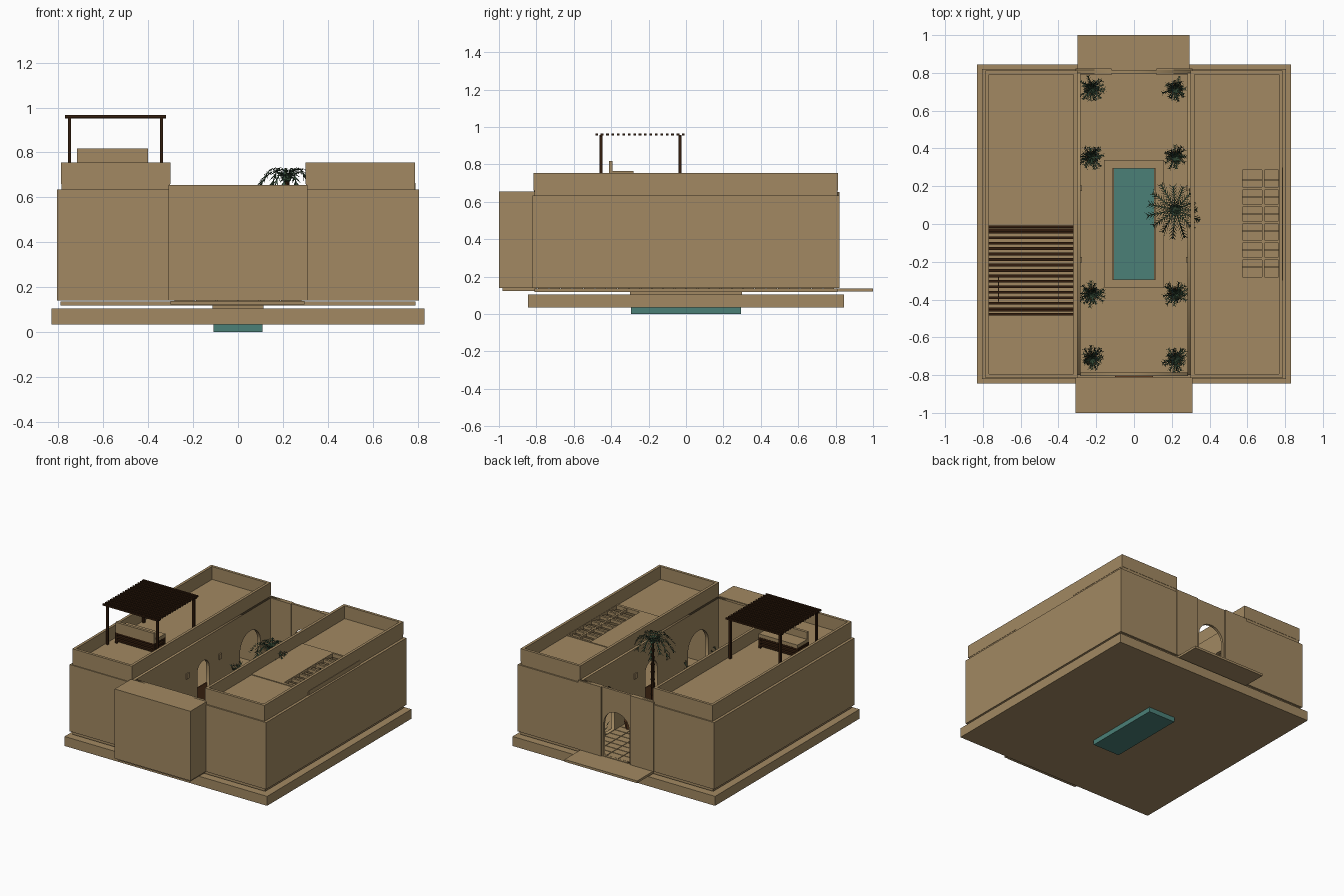
import bpy, bmesh, math, random
from mathutils import Matrix, Vector

random.seed(4)
if "Cube" in bpy.data.objects:
    bpy.data.objects.remove(bpy.data.objects["Cube"], do_unlink=True)


def material(name, red, green, blue):
    mat = bpy.data.materials.new(name)
    mat.use_nodes = True
    colour = (red, green, blue, 1)
    mat.diffuse_color = colour
    mat.node_tree.nodes["Principled BSDF"].inputs["Base Color"].default_value = colour
    return mat


clay = material("clay plaster", .36, .25, .122)
water = material("pool water", .07, .215, .185)
wood = material("dark wood", .032, .012, .004)
door_wood = material("red brown wood", .12, .045, .015)
leaf = material("leaf green", .035, .07, .038)


def finish(name, mesh, mat):
    mesh.materials.clear()
    mesh.materials.append(mat)
    obj = bpy.data.objects.new(name, mesh)
    bpy.context.collection.objects.link(obj)
    return obj


def from_bmesh(name, bm, mat):
    mesh = bpy.data.meshes.new(name)
    bm.to_mesh(mesh)
    bm.free()
    return finish(name, mesh, mat)


def boxes(name, mat, bounds):
    """Join boxes given as x, x, y, y, z, z limits."""
    bm = bmesh.new()
    for xa, xb, ya, yb, za, zb in bounds:
        centre = Vector((xa + xb, ya + yb, za + zb)) / 2
        size = (abs(xb - xa), abs(yb - ya), abs(zb - za))
        bmesh.ops.create_cube(bm, size=1, matrix=Matrix.LocRotScale(centre, None, size))
    return from_bmesh(name, bm, mat)


def ring(xa, xb, ya, yb, za, zb, t):
    """Four walls of thickness t just inside a rectangle."""
    xa, xb = min(xa, xb), max(xa, xb)
    return [(xa, xb, ya, ya + t, za, zb), (xa, xb, yb - t, yb, za, zb),
            (xa, xa + t, ya + t, yb - t, za, zb), (xb - t, xb, ya + t, yb - t, za, zb)]


def arch_wall(name, half_length, top, openings, thickness, location, turn):
    """Upright wall with round-headed openings (centre, half width, crown)."""
    curve = bpy.data.curves.new(name, 'CURVE')
    curve.dimensions = '2D'
    curve.fill_mode = 'BOTH'
    curve.extrude = thickness / 2
    outlines = [[(-half_length, 0), (half_length, 0), (half_length, top), (-half_length, top)]]
    for centre, half, crown in openings:
        arc = [math.pi * i / 16 for i in range(17)]
        outlines.append([(centre + half, .004)]
                        + [(centre + half * math.cos(a), crown - half + half * math.sin(a)) for a in arc]
                        + [(centre - half, .004)])
    for points in outlines:
        spline = curve.splines.new('POLY')
        spline.points.add(len(points) - 1)
        for p, (u, v) in zip(spline.points, points):
            p.co = (u, v, 0, 1)
        spline.use_cyclic_u = True
    helper = bpy.data.objects.new(name + "_outline", curve)
    bpy.context.collection.objects.link(helper)
    graph = bpy.context.evaluated_depsgraph_get()
    mesh = bpy.data.meshes.new_from_object(helper.evaluated_get(graph))
    bpy.data.objects.remove(helper, do_unlink=True)
    wall = finish(name, mesh, clay)
    wall.matrix_world = (Matrix.Translation(location) @ Matrix.Rotation(turn, 4, 'Z')
                         @ Matrix.Rotation(math.pi / 2, 4, 'X'))
    return wall


# Ground slab, raised floor around the pool, and terraces
floor, roof = .14, .66
boxes("base_slab", clay, [(-.83, .83, -.845, .845, .035, .105)])
boxes("pool_water", water, [(-.11, .11, -.295, .295, 0, .112)])
boxes("pool_lining", clay, ring(-.113, .113, -.3, .3, .105, floor, .006))
boxes("raised_floor", clay,
      [(s * .113, s * .79, -.81, .81, .118, .136) for s in (-1, 1)]
      + [(-.113, .113, s * .3, s * .81, .118, .136) for s in (-1, 1)])
boxes("terraces", clay, [(-.3, .295, .8, 1, .12, .137), (-.3, .295, -.98, -.8, .123, .139)])
boxes("pool_coping", clay, ring(-.16, .16, -.34, .34, .136, .147, .047))
boxes("pool_step", clay, ring(-.135, .135, -.315, .315, .147, .152, .022))

# Paving, left out where the pool lies
tiles = []
for row in range(26):
    y = -.79 + row * .061
    for column in range(6):
        x = -.283 + column * .095
        if abs(y + .03) > .36 or abs(x + .045) > .18:
            tiles.append((x, x + .09, y, y + .056, .134, floor + .002))
boxes("paving_tiles", clay, tiles)

# Two side wings: outer walls, arched court walls, roof and parapet
for side, s in (("left", 1), ("right", -1)):
    boxes(side + "_wing_walls", clay,
          [(s * .78, s * .805, -.82, .82, floor, .635)]
          + [(s * .31, s * .78, e * .795, e * .82, floor, .635) for e in (-1, 1)])
    arch_wall(side + "_court_wall", .8, .512,
              [(-.55, .12, .36), (0, .07, .35), (.55, .12, .36)],
              .025, (s * .297, 0, floor), math.pi / 2)
    boxes(side + "_parapet", clay, ring(s * .3, s * .787, -.815, .812, roof, .755, .02))
    boxes(side + "_wall_lamps", clay,
          [(s * .275, s * .286, y - .014, y + .014, .43, .47) for y in (-.19, .19)])
    boxes(side + "_room_door", door_wood, [(s * .3, s * .308, -.065, .065, floor, .3)])
boxes("right_roof", clay, [(-.785, -.302, -.813, .81, .635, roof)])
boxes("left_roof", clay,
      [(.302, .785, e * .3, e * .81, .635, roof) for e in (-1, 1)]
      + [(.302, .575, -.3, .3, .635, roof + .005), (.765, .79, -.3, .3, .635, roof + .005),
         (.575, .765, .285, .3, .635, roof + .005), (.575, .765, -.3, -.28, .635, roof + .005)])

# Skylight grille over the left wing
boxes("skylight_grille", clay,
      [(.678, .692, -.28, .285, .637, roof)]
      + [(.575, .765, y, y + .016, .637, roof) for y in (-.19, -.1, 0, .09, .18)]
      + [(.575, .765, y, y + .006, .637, .65) for y in (-.23, -.14, -.04, .05, .14, .23)])

# Front block, and the end walls of the court
boxes("front_block", clay, [(-.31, .31, -1, -.81, floor, .655)])
boxes("front_door", door_wood, [(-.1, .1, -.812, -.804, floor, .44)])
arch_wall("front_court_wall", .285, .512, [(0, .1, .34)], .02, (0, -.795, floor), 0)
arch_wall("back_court_wall", .3, .512, [(0, .105, .35)], .018, (0, .805, floor), 0)
boxes("back_wall_piers", clay,
      [(s * .12, s * .31, y, y + .008, floor, .652) for s in (-1, 1) for y in (.789, .814)])

# Roof pergola
boxes("pergola_posts", wood,
      [(x - .007, x + .007, y - .008, y + .008, roof, .955) for x in (-.75, -.34) for y in (-.455, -.032)])
boxes("pergola_beams", wood,
      [(-.77, -.32, y - .008, y + .008, .95, .958) for y in (-.455, -.032)])
boxes("pergola_slats", wood,
      [(-.77, -.32, y, y + .014, .954, .966) for y in [-.485 + i * .029 for i in range(17)]])

# Roof sofa
boxes("sofa_frame", wood,
      [(-.72, -.4, -.41, -.28, z, z + .014) for z in (.675, .7, .725)]
      + [(x, x + .015, y, y + .015, roof, .74) for x in (-.72, -.415) for y in (-.41, -.295)])
boxes("sofa_cushions", clay,
      [(-.717, -.4, -.412, -.392, .74, .817), (-.717, -.4, -.392, -.28, .74, .765)])


def frond(bm, root, heading, reach, rise, drop, leaflet, steps):
    """Arching stem with a pair of narrow leaflets at each step."""
    out = Vector((math.cos(heading), math.sin(heading), 0))
    across = Vector((-out.y, out.x, 0))
    up = Vector((0, 0, 1))
    path = []
    for i in range(steps + 1):
        t = i / steps
        path.append(root + out * reach * t + up * (rise * math.sin(math.pi * t) - drop * t * t))
    for a, b in zip(path, path[1:]):
        w = across * .0025
        bm.faces.new([bm.verts.new(p) for p in (a - w, a + w, b + w, b - w)])
        for s in (-1, 1):
            tip = b + s * across * leaflet + out * leaflet * .5 - up * leaflet * .4
            bm.faces.new([bm.verts.new(p) for p in (a, a.lerp(b, .5), tip)])


def cone(bm, x, y, low, high, r_low, r_high):
    bmesh.ops.create_cone(bm, cap_ends=True, segments=10, radius1=r_low, radius2=r_high,
                          depth=high - low, matrix=Matrix.Translation((x, y, (low + high) / 2)))


# Courtyard palm
px, py = .22, .075
bm = bmesh.new()
cone(bm, px, py, floor, .68, .014, .009)
for i in range(9):
    z = floor + .02 + i * .055
    cone(bm, px, py, z, z + .02, .011, .015)
from_bmesh("palm_trunk", bm, wood)
bm = bmesh.new()
for i in range(15):
    frond(bm, Vector((px, py, .68)), math.tau * i / 15, random.uniform(.12, .16),
          random.uniform(.04, .075), random.uniform(.01, .09), .022, 9)
bmesh.ops.create_icosphere(bm, subdivisions=1, radius=.022, matrix=Matrix.Translation((px, py, .685)))
from_bmesh("palm_fronds", bm, leaf)

# Potted shrubs along both sides of the court
pots, shrubs = bmesh.new(), bmesh.new()
for x in (-.225, .22):
    for y in (-.715, -.37, .355, .715):
        cone(pots, x, y, floor, .2, .022, .034)
        for i in range(26):
            frond(shrubs, Vector((x, y, .2)), i * 2.4, random.uniform(.035, .075),
                  random.uniform(.01, .05), random.uniform(-.15, -.01), .013, 5)
from_bmesh("shrub_pots", pots, door_wood)
from_bmesh("shrub_leaves", shrubs, leaf)
